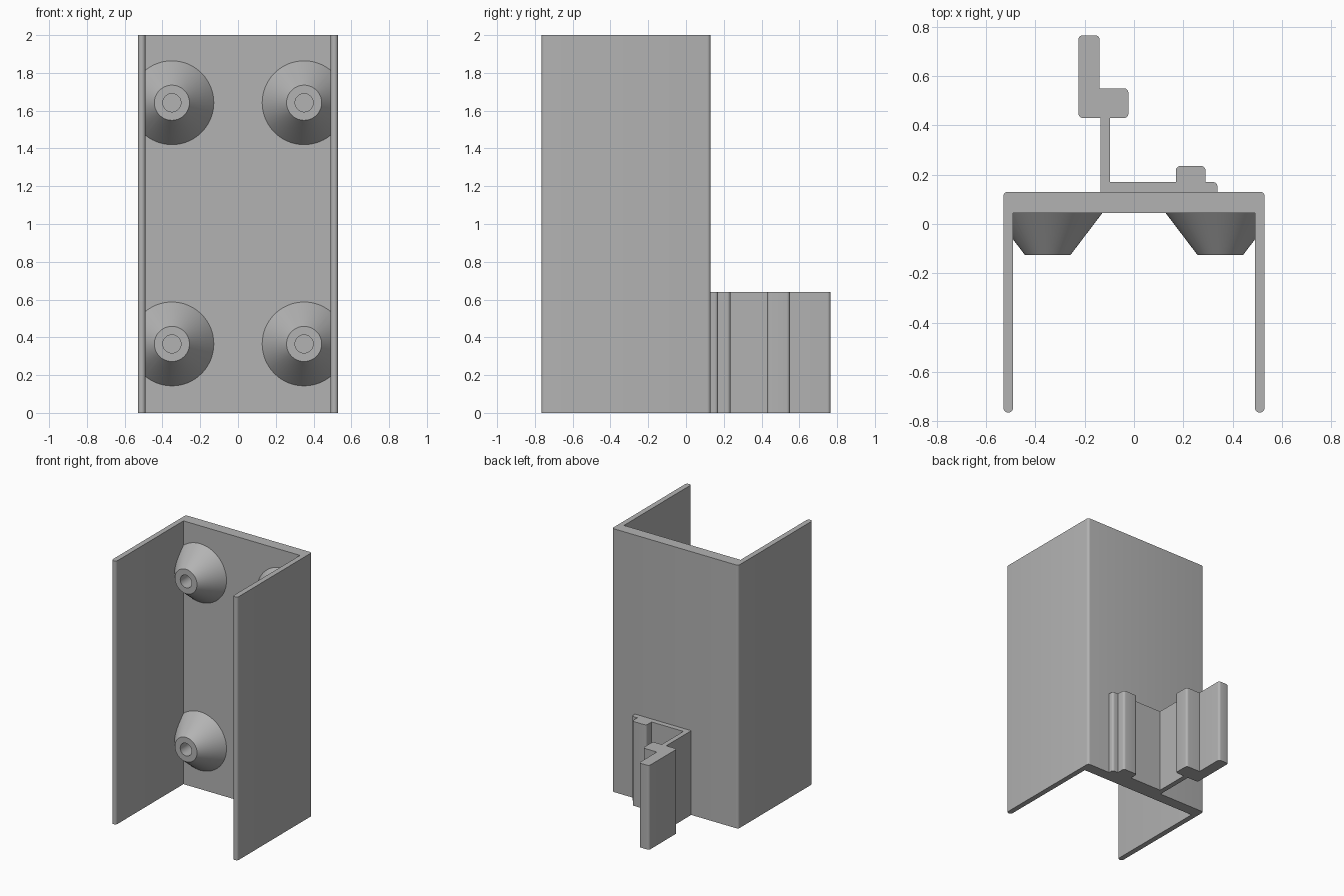
import bpy, bmesh
from math import sin, cos, pi
from mathutils import Vector

old = bpy.data.objects.get("Cube")
if old:
    bpy.data.objects.remove(old)

grey = bpy.data.materials.new("plain grey")
grey.use_nodes = True
grey.diffuse_color = (0.45, 0.45, 0.45, 1)
grey.node_tree.nodes["Principled BSDF"].inputs["Base Color"].default_value = (0.45, 0.45, 0.45, 1)


def finish(name, bm):
    bmesh.ops.recalc_face_normals(bm, faces=bm.faces)
    mesh = bpy.data.meshes.new(name)
    bm.to_mesh(mesh)
    bm.free()
    mesh.materials.append(grey)
    obj = bpy.data.objects.new(name, mesh)
    bpy.context.collection.objects.link(obj)
    bpy.ops.object.select_all(action='DESELECT')
    obj.select_set(True)
    bpy.context.view_layer.objects.active = obj
    bpy.ops.object.shade_smooth_by_angle(angle=0.6)
    return obj


def rounded(points, steps=5):
    """Replace each (x, y, radius) right-angle corner by an arc."""
    out = []
    for i, (x, y, r) in enumerate(points):
        p = Vector((x, y))
        if not r:
            out.append(p)
            continue
        a = (Vector(points[i - 1][:2]) - p).normalized() * r
        b = (Vector(points[(i + 1) % len(points)][:2]) - p).normalized() * r
        for k in range(steps + 1):
            t = k / steps * pi / 2
            out.append(p + a * (1 - sin(t)) + b * (1 - cos(t)))
    return out


def extrusion(name, points, height):
    bm = bmesh.new()
    face = bm.faces.new([bm.verts.new((p.x, p.y, 0)) for p in rounded(points)])
    top = bmesh.ops.extrude_face_region(bm, geom=[face])["geom"]
    bmesh.ops.translate(bm, vec=(0, 0, height),
                        verts=[v for v in top if isinstance(v, bmesh.types.BMVert)])
    return finish(name, bm)


# U-shaped channel: two side walls and a thicker back plate
half = [(0.53, 0.13, 0.018), (0.53, -0.765, 0.0195),
        (0.49, -0.765, 0.0195), (0.49, 0.045, 0)]
extrusion("channel", half + [(-x, y, r) for x, y, r in reversed(half)], 2)

# Bracket on the lower back: foot with a raised step, upright, block and tongue
R = 0.017
extrusion("rear_bracket", [
    (-0.135, 0.128, 0), (0.338, 0.128, 0), (0.338, 0.17, R), (0.29, 0.17, 0),
    (0.29, 0.235, R), (0.17, 0.235, R), (0.17, 0.17, 0), (-0.097, 0.17, 0),
    (-0.097, 0.43, 0), (-0.023, 0.43, R), (-0.023, 0.55, R), (-0.14, 0.55, 0),
    (-0.14, 0.765, R), (-0.225, 0.765, R), (-0.225, 0.43, R), (-0.135, 0.43, 0),
], 0.64)


# Conical bosses with a blind hole, trimmed where they meet the side wall
def boss(name, side, z, segments=64):
    profile = [(0.222, 0.045), (0.093, -0.125), (0.048, -0.125), (0.048, 0.04)]
    bm = bmesh.new()
    rings = [[bm.verts.new((side * 0.35 + r * cos(2 * pi * i / segments), y,
                            z + r * sin(2 * pi * i / segments)))
              for i in range(segments)] for r, y in profile]
    for a, b in zip(rings, rings[1:]):
        for i in range(segments):
            j = (i + 1) % segments
            bm.faces.new((a[i], a[j], b[j], b[i]))
    bm.faces.new(rings[0])
    bm.faces.new(rings[-1])
    cut = bmesh.ops.bisect_plane(bm, geom=bm.verts[:] + bm.edges[:] + bm.faces[:],
                                 plane_co=(side * 0.492, 0, 0), plane_no=(side, 0, 0),
                                 clear_outer=True)["geom_cut"]
    bmesh.ops.holes_fill(bm, edges=[e for e in cut if isinstance(e, bmesh.types.BMEdge)])
    finish(name, bm)


for side, side_name in ((1, "left"), (-1, "right")):
    for z, level in ((0.365, "lower"), (1.642, "upper")):
        boss(f"{level}_{side_name}_boss", side, z)
